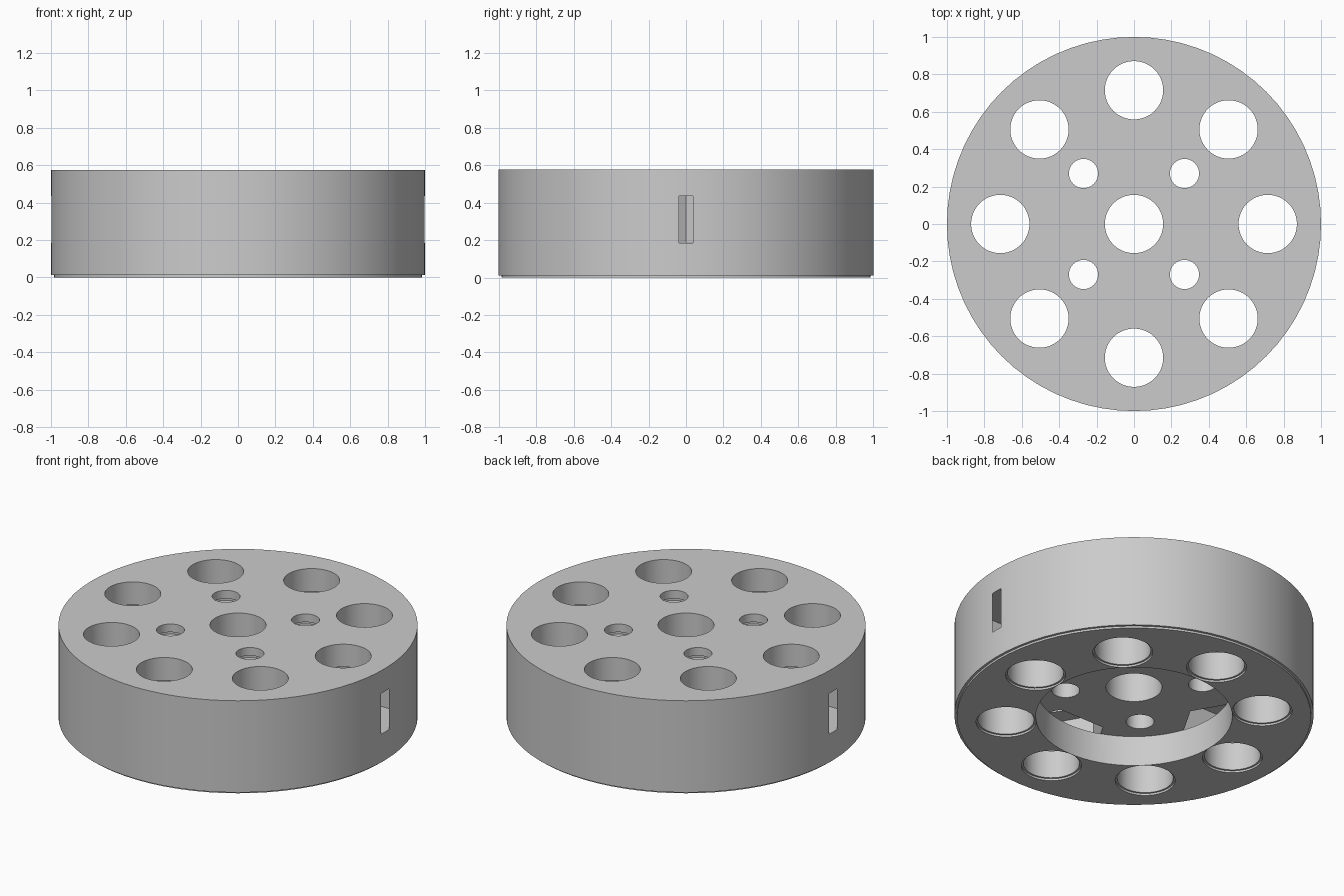
import bpy
import bmesh
from math import cos, sin, pi

if "Cube" in bpy.data.objects:
    bpy.data.objects.remove(bpy.data.objects["Cube"], do_unlink=True)

# Single plain grey
grey = bpy.data.materials.new("light_grey")
grey.use_nodes = True
grey.diffuse_color = (0.6, 0.6, 0.6, 1)
grey.node_tree.nodes["Principled BSDF"].inputs["Base Color"].default_value = (0.6, 0.6, 0.6, 1)


def lathe(name, profile, sides, x=0, y=0):
    """Revolve (radius, height) points about a vertical axis and cap both ends."""
    bm = bmesh.new()
    rings = []
    for r, z in profile:
        rings.append([bm.verts.new((x + r * cos(2 * pi * i / sides),
                                    y + r * sin(2 * pi * i / sides), z))
                      for i in range(sides)])
    for low, high in zip(rings, rings[1:]):
        for i in range(sides):
            j = (i + 1) % sides
            bm.faces.new((low[i], low[j], high[j], high[i]))
    bm.faces.new(rings[0][::-1])
    bm.faces.new(rings[-1])
    bmesh.ops.recalc_face_normals(bm, faces=bm.faces)
    mesh = bpy.data.meshes.new(name)
    bm.to_mesh(mesh)
    bm.free()
    mesh.materials.append(grey)
    obj = bpy.data.objects.new(name, mesh)
    bpy.context.collection.objects.link(obj)
    return obj


def cut(target, cutter):
    """Subtract the cutter from the target, then discard it."""
    cutter.hide_render = True
    mod = target.modifiers.new("cut", "BOOLEAN")
    mod.operation = "DIFFERENCE"
    mod.solver = "EXACT"
    mod.object = cutter
    bpy.context.view_layer.objects.active = target
    bpy.ops.object.modifier_apply(modifier=mod.name)
    bpy.data.objects.remove(cutter, do_unlink=True)


TOP = 0.575
FOOT = 0.012
RECESS = 0.186
HOLE = 0.156
RING = 0.715

# Disc with a stepped lower rim and a round recess underneath
body = lathe("drilled_disc", [(0.547, RECESS), (0.547, 0), (0.985, 0),
                              (0.985, FOOT), (1, FOOT), (1, TOP)], 72)

# Hexagonal pockets hidden inside, breaking through the side at left and right
for k in range(4):
    a = k * pi / 2
    cut(body, lathe("hex_pocket", [(0.305, RECESS - 0.001), (0.305, 0.435)], 6,
                    RING * cos(a), RING * sin(a)))

# Ring of large through holes with a shallow step at the bottom
for k in range(8):
    a = k * pi / 4
    cut(body, lathe("large_hole", [(0.167, -0.1), (0.167, FOOT),
                                   (HOLE, FOOT), (HOLE, 0.7)], 48,
                    RING * cos(a), RING * sin(a)))

# Centre hole
cut(body, lathe("centre_hole", [(HOLE, -0.1), (HOLE, 0.7)], 48))

# Small through holes, widened just below the top face
for sx in (-1, 1):
    for sy in (-1, 1):
        cut(body, lathe("small_hole", [(0.078, -0.1), (0.078, 0.47), (0.17, 0.47),
                                       (0.17, 0.525), (0.078, 0.525), (0.078, 0.7)],
                        40, 0.27 * sx, 0.27 * sy))

# Smooth the round walls, keep the rims sharp
bpy.ops.object.select_all(action="DESELECT")
body.select_set(True)
bpy.context.view_layer.objects.active = body
bpy.ops.object.shade_smooth_by_angle(angle=pi / 6)
